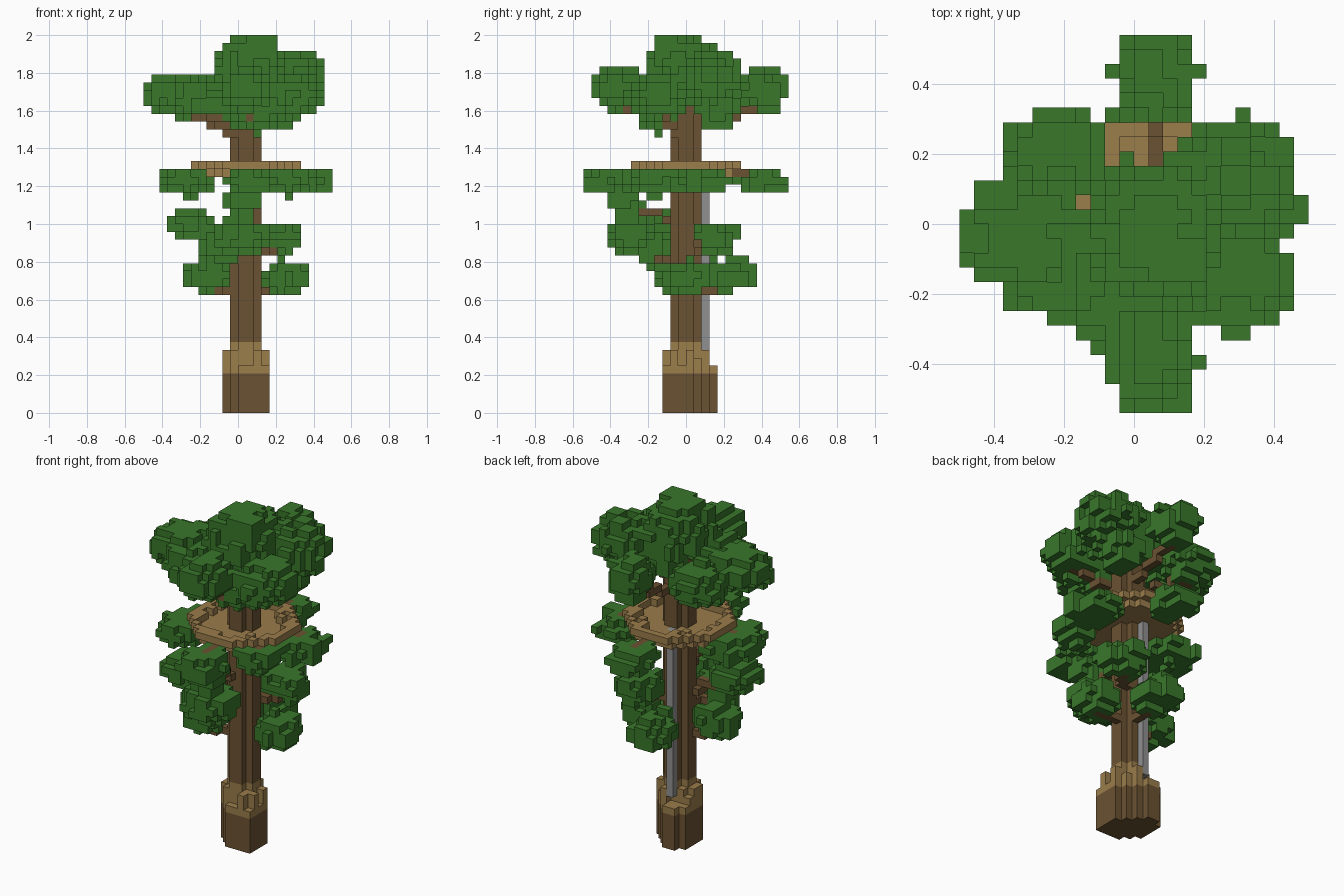
import bpy
import random
from itertools import product
from math import floor, hypot

cube = bpy.data.objects.get("Cube")
if cube:
    bpy.data.objects.remove(cube, do_unlink=True)

random.seed(5)
UNIT = 1 / 24          # edge of one block
AXIS = (1, 0)          # trunk centre, in blocks
cells = {}             # block -> (part, colour)


def material(name, rgb):
    mat = bpy.data.materials.new(name)
    mat.use_nodes = True
    colour = (*rgb, 1)
    mat.diffuse_color = colour
    bsdf = next(n for n in mat.node_tree.nodes if n.type == 'BSDF_PRINCIPLED')
    bsdf.inputs["Base Color"].default_value = colour
    bsdf.inputs["Roughness"].default_value = 1
    return mat


MATERIALS = {
    "leaf": material("leaf_green", (.04, .184, .023)),
    "bark": material("dark_bark", (.145, .085, .032)),
    "wood": material("light_wood", (.325, .205, .07)),
    "metal": material("grey_metal", (.28, .28, .28)),
}


def box(part, colour, xs, ys, zs):
    for cell in product(range(*xs), range(*ys), range(*zs)):
        cells[cell] = (part, colour)


# Foliage: ragged ellipsoids of blocks, broken up in small clumps
clump_noise = {}


def clump(part, centre, radii, top):
    spans = [range(floor(c - r) - 1, floor(c + r) + 2) for c, r in zip(centre, radii)]
    for cell in product(*spans):
        key = tuple(v // 2 for v in cell)
        noise = clump_noise.setdefault(key, random.uniform(-.38, .26))
        noise += random.uniform(-.08, .08)
        dist = sum(((v + .5 - c) / r) ** 2 for v, c, r in zip(cell, centre, radii))
        inside = -12 <= cell[0] < 12 and -13 <= cell[1] < 13 and cell[2] < top
        if dist < 1 + noise and inside:
            cells[cell] = (part, "leaf")


# A branch climbs from the trunk to its clump; start and end are relative heights
def branch(part, centre, start, end):
    steps = 30
    for i in range(steps + 1):
        t = i / steps
        cell = (floor(AXIS[0] + t * (centre[0] - AXIS[0])),
                floor(AXIS[1] + t * (centre[1] - AXIS[1])),
                floor(centre[2] + start + t * (end - start)))
        cells[cell] = (part, "bark")


crown = [
    ((1.5, -.3, 43.2), (4.6, 5.2, 4.9)),
    ((2, -3.2, 38.6), (4, 3, 2.8)),
    ((5.4, 4, 38.6), (2.8, 2.8, 2.7)),
    ((7.2, 3.2, 42.7), (3.9, 4, 3.3)),
    ((7, -3.6, 40.3), (4, 3.6, 3)),
    ((-7.2, -.7, 40.5), (4.9, 4, 2.8)),
    ((-5.4, 4.4, 39.8), (3.9, 3.4, 2.7)),
    ((-3.7, -4, 39.8), (3.8, 3.4, 2.8)),
    ((1, -8.5, 41), (3.1, 3.8, 2.9)),
    ((1.6, 10.2, 41), (2.9, 3.1, 2.9)),
]
middle = [
    ((8.6, 2, 29.3), (3.4, 4.2, 1.8)),
    ((6.5, -4.3, 29.4), (3, 3.3, 1.8)),
    ((-6.4, -1.2, 29.4), (3.8, 4.6, 1.9)),
    ((1.3, -9.8, 29.4), (3.2, 3.4, 1.9)),
    ((1.6, 9.8, 29.5), (3, 3.5, 1.9)),
]
lower = [
    ((.8, -8, 27), (2.6, 2.3, 1.8)),
    ((-6, -3, 24), (3, 3, 2.1)),
    ((-2.5, -4.5, 21.2), (2.8, 2.9, 2.3)),
    ((5, 3.8, 22.4), (3.2, 3.2, 2.2)),
    ((6.3, .3, 17.3), (3, 3, 2.2)),
    ((1, 5.7, 17.6), (3, 3.3, 2.4)),
    ((-4, -1.5, 17.7), (3, 3.1, 2.4)),
    ((.7, -7, 22.6), (3.6, 3.1, 2.3)),
]
for part, blobs, top in (("crown_foliage", crown, 48),
                         ("middle_foliage", middle, 31),
                         ("lower_foliage", lower, 29)):
    for centre, radii in blobs:
        clump(part, centre, radii, top)

# Outermost tufts
box("crown_foliage", "leaf", (-1, 3), (-2, 1), (46, 48))
box("crown_foliage", "leaf", (2, 5), (-4, -1), (46, 48))
box("crown_foliage", "leaf", (-12, -10), (-2, 1), (40, 42))
box("middle_foliage", "leaf", (10, 12), (0, 2), (28, 31))
box("middle_foliage", "leaf", (0, 4), (-13, -11), (28, 30))
box("middle_foliage", "leaf", (0, 4), (11, 13), (29, 30))
box("crown_foliage", "leaf", (0, 3), (11, 13), (40, 42))

# Branches
for part, blobs, start, end in (("crown_branches", crown[4:], -5.5, -1.7),
                                ("middle_branches", middle, .7, .7),
                                ("lower_branches", lower[:-1], -2.4, -1.4)):
    for centre, _ in blobs:
        branch(part, centre, start, end)

# Round platform: low floor, raised rim with a ragged inner edge
for x, y in product(range(-8, 10), range(-9, 9)):
    r = hypot(x + .5 - AXIS[0], y + .5 - AXIS[1])
    if r < 6.2:
        cells[x, y, 30] = ("platform_floor", "wood")
    if 5.8 < r < 7.1 or 4.8 < r < 5.9 and random.random() < .3:
        cells[x, y, 31] = ("platform_rim", "wood")

# Roots, longer along one diagonal and uneven on top, and the trunk
for x, y in product(range(-2, 4), range(-3, 4)):
    dx, dy = x + .5 - AXIS[0], y + .5 - AXIS[1]
    if abs(dx + dy) < 3.5 and abs(dx - dy) < 5.5:
        height = 6 if y == 3 or abs(dx - dy) > 4.5 else random.choice((6, 7, 8))
        for z in range(height):
            cells[x, y, z] = ("roots", "bark" if z < 5 else "wood")
    if abs(dx) < 2 and abs(dy) < 2 and abs(dx) + abs(dy) < 3:
        for z in range(43):
            cells[x, y, z] = ("trunk", "wood" if 5 <= z < 9 else "bark")

# Pole down the back
box("pole", "metal", (0, 1), (2, 3), (7, 31))

# Skin each part with its exposed block faces
CORNERS = ((0, 0), (1, 0), (1, 1), (0, 1))


def build(part):
    verts, faces, slots, used = {}, [], [], []
    for cell, (owner, colour) in cells.items():
        if owner != part:
            continue
        if colour not in used:
            used.append(colour)
        for axis, side in product(range(3), (0, 1)):
            neighbour = list(cell)
            neighbour[axis] += 2 * side - 1
            if tuple(neighbour) in cells:
                continue
            face = []
            for a, b in CORNERS if side else reversed(CORNERS):
                point = list(cell)
                point[axis] += side
                point[(axis + 1) % 3] += a
                point[(axis + 2) % 3] += b
                face.append(verts.setdefault(tuple(point), len(verts)))
            faces.append(face)
            slots.append(used.index(colour))
    mesh = bpy.data.meshes.new(part)
    mesh.from_pydata([[v * UNIT for v in p] for p in verts], [], faces)
    for colour in used:
        mesh.materials.append(MATERIALS[colour])
    for polygon, slot in zip(mesh.polygons, slots):
        polygon.material_index = slot
    mesh.update()
    bpy.context.collection.objects.link(bpy.data.objects.new(part, mesh))


for part in sorted({owner for owner, _ in cells.values()}):
    build(part)
